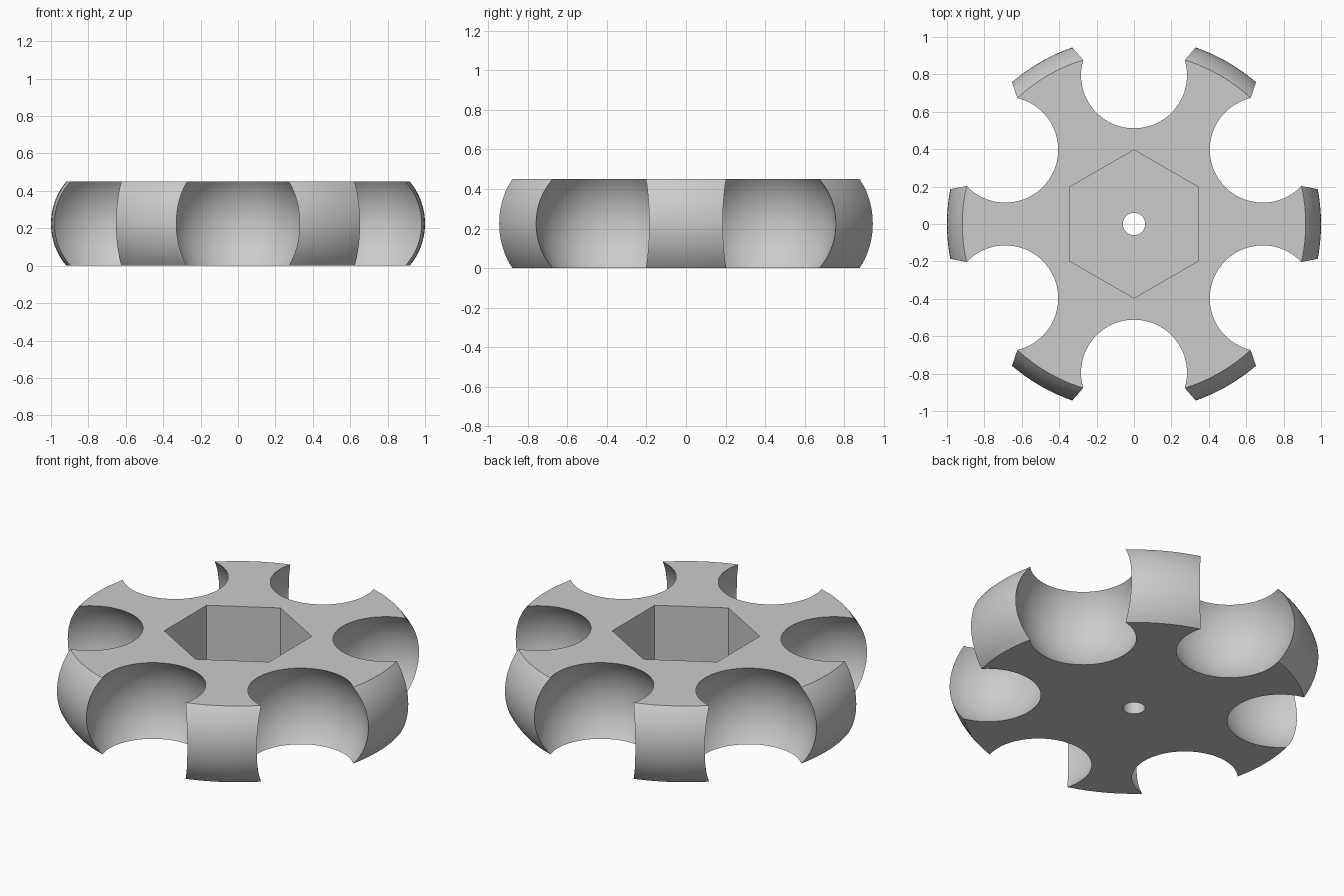
import bpy, bmesh, math
from mathutils import Matrix, Vector

if "Cube" in bpy.data.objects:
    bpy.data.objects.remove(bpy.data.objects["Cube"], do_unlink=True)

HEIGHT = 0.45
MID = HEIGHT / 2
RIM_RADIUS, FACE_RADIUS = 1.0, 0.918
POCKET_DEPTH = 0.36

grey = bpy.data.materials.new("light_grey")
grey.use_nodes = True
grey.diffuse_color = (0.6, 0.6, 0.6, 1)
grey.node_tree.nodes["Principled BSDF"].inputs["Base Color"].default_value = (0.6, 0.6, 0.6, 1)


def make_object(name, bm):
    bmesh.ops.recalc_face_normals(bm, faces=bm.faces)
    mesh = bpy.data.meshes.new(name)
    bm.to_mesh(mesh)
    bm.free()
    mesh.materials.append(grey)
    obj = bpy.data.objects.new(name, mesh)
    bpy.context.collection.objects.link(obj)
    return obj


def prism(name, sides, radius, z0, z1, turn=0.0):
    bm = bmesh.new()
    place = Matrix.Translation((0, 0, (z0 + z1) / 2)) @ Matrix.Rotation(turn, 4, "Z")
    bmesh.ops.create_cone(bm, cap_ends=True, segments=sides, radius1=radius,
                          radius2=radius, depth=z1 - z0, matrix=place)
    return make_object(name, bm)


def cut(target, cutter):
    cutter.hide_render = True
    mod = target.modifiers.new(cutter.name, "BOOLEAN")
    mod.operation = "DIFFERENCE"
    mod.solver = "EXACT"
    mod.object = cutter
    bpy.context.view_layer.objects.active = target
    bpy.ops.object.modifier_apply(modifier=mod.name)
    bpy.data.objects.remove(cutter, do_unlink=True)


# Disc with a bulging rim: circular arc profile spun about the axis
sag = RIM_RADIUS - FACE_RADIUS
arc_radius = (MID ** 2 + sag ** 2) / (2 * sag)
half_angle = math.asin(MID / arc_radius)
steps = 20
bm = bmesh.new()
profile = []
for i in range(steps + 1):
    a = half_angle * (2 * i / steps - 1)
    r = RIM_RADIUS - arc_radius * (1 - math.cos(a))
    profile.append(bm.verts.new((r, 0, MID + arc_radius * math.sin(a))))
edges = [bm.edges.new(pair) for pair in zip(profile, profile[1:])]
bmesh.ops.spin(bm, geom=profile + edges, cent=(0, 0, 0), axis=(0, 0, 1),
               angle=math.tau, steps=120, use_duplicate=False)
bmesh.ops.remove_doubles(bm, verts=bm.verts, dist=1e-4)
bmesh.ops.holes_fill(bm, edges=[e for e in bm.edges if e.is_boundary], sides=0)
wheel = make_object("scalloped_wheel", bm)

# Six spherical scallops around the rim
bm = bmesh.new()
for k in range(6):
    a = math.radians(30 + 60 * k)
    centre = Vector((math.cos(a), math.sin(a), 0)) * 0.795 + Vector((0, 0, MID))
    bmesh.ops.create_uvsphere(bm, u_segments=80, v_segments=41, radius=0.362,
                              matrix=Matrix.Translation(centre))
cut(wheel, make_object("scallop_cutter", bm))

# Hexagonal pocket from the top and a through hole on the axis
cut(wheel, prism("pocket_cutter", 6, 0.396, HEIGHT - POCKET_DEPTH, HEIGHT + 0.2))
cut(wheel, prism("axle_hole_cutter", 48, 0.06, -0.2, HEIGHT + 0.2))

# Smooth curved surfaces, crisp edges
bpy.ops.object.select_all(action="DESELECT")
wheel.select_set(True)
bpy.context.view_layer.objects.active = wheel
bpy.ops.object.shade_smooth_by_angle(angle=math.radians(25))
